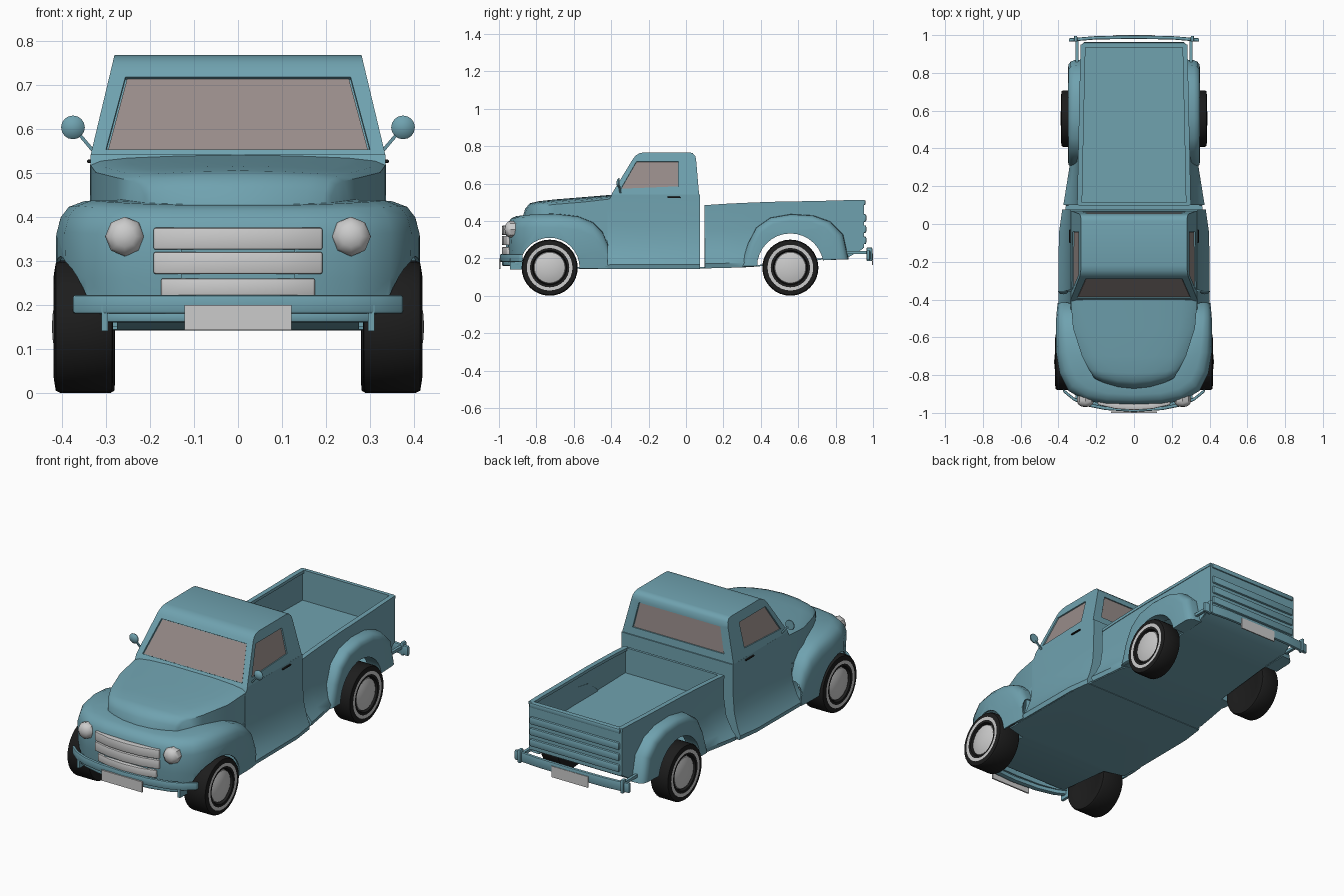
import bpy, bmesh, math
from mathutils import Vector

if "Cube" in bpy.data.objects:
    bpy.data.objects.remove(bpy.data.objects["Cube"])

def material(name, rgb):
    m = bpy.data.materials.new(name)
    m.diffuse_color = (*rgb, 1)
    m.use_nodes = True
    m.node_tree.nodes["Principled BSDF"].inputs["Base Color"].default_value = m.diffuse_color
    return m

PAINT = material("paint", (0.16, 0.36, 0.43))
GLASS = material("glass", (0.31, 0.26, 0.25))
BLACK = material("rubber", (0.012, 0.012, 0.012))
WHITE = material("whitewall", (0.8, 0.8, 0.8))
cutters = []

def make(name, bm, mat=None, mirror=False, solid=0, bevel=0, cuts=(), angle=38):
    """Turn a bmesh into a finished object with its modifiers applied."""
    bmesh.ops.remove_doubles(bm, verts=bm.verts, dist=1e-5)
    bmesh.ops.recalc_face_normals(bm, faces=bm.faces)
    me = bpy.data.meshes.new(name)
    bm.to_mesh(me)
    bm.free()
    ob = bpy.data.objects.new(name, me)
    bpy.context.collection.objects.link(ob)
    if mat:
        me.materials.append(mat)
    if mirror:
        ob.modifiers.new("mirror", 'MIRROR').merge_threshold = 1e-4
    if solid:
        s = ob.modifiers.new("solid", 'SOLIDIFY')
        s.thickness, s.offset = solid, 0
    if bevel:
        b = ob.modifiers.new("bevel", 'BEVEL')
        b.width, b.segments = bevel, 2
    for c in cuts:
        m = ob.modifiers.new("cut", 'BOOLEAN')
        m.object, m.operation, m.solver = c, 'DIFFERENCE', 'EXACT'
    bpy.ops.object.select_all(action='DESELECT')
    ob.select_set(True)
    bpy.context.view_layer.objects.active = ob
    bpy.ops.object.convert(target='MESH')
    bpy.ops.object.shade_smooth_by_angle(angle=math.radians(angle))
    return ob

def loft(name, rows, mat=None, cap=False, ring=False, **kw):
    """Skin a list of equally long point rows."""
    bm = bmesh.new()
    vs = [[bm.verts.new(p) for p in r] for r in rows]
    n = len(rows[0])
    for a, b in zip(vs, vs[1:]):
        for i in range(n if ring else n - 1):
            j = (i + 1) % n
            bm.faces.new((a[i], a[j], b[j], b[i]))
    if cap:
        bm.faces.new(vs[0])
        bm.faces.new(vs[-1])
    return make(name, bm, mat, **kw)

def box(name, x, y, z, mat=PAINT, **kw):
    rows = [[(a, y[0], z[0]), (a, y[1], z[0]), (a, y[1], z[1]), (a, y[0], z[1])] for a in x]
    return loft(name, rows, mat, cap=True, ring=True, **kw)

def lathe(name, prof, c, axis, mat=None, segs=32, s=1):
    """Revolve (radius, offset) points about the x or y axis through c."""
    rows = []
    for k in range(segs + 1):
        t = 2 * math.pi * k / segs
        u, w = math.cos(t), math.sin(t)
        rows.append([(c[0] + s * a, c[1] + r * u, c[2] + r * w) if axis == 'X' else
                     (c[0] + r * u, c[1] + s * a, c[2] + r * w) for r, a in prof])
    return loft(name, rows, mat)

def bar(name, plan, z0, z1, depth, mat=PAINT, bevel=0.006):
    """Horizontal bar following a mirrored plan curve."""
    rows = [[(x, y, z0), (x, y, z1), (x, y + depth, z1), (x, y + depth, z0)] for x, y in plan]
    full = [[(-x, y, z) for x, y, z in r] for r in rows[:0:-1]] + rows
    return loft(name, full, mat, cap=True, ring=True, bevel=bevel)

def arch_cutter(name, y, z, r):
    ob = lathe(name, [(0, -0.6), (r, -0.6), (r, 0.6), (0, 0.6)], (0, y, z), 'X')
    ob.hide_render = True
    cutters.append(ob)
    return ob

FRONT_Y, REAR_Y = -0.729, 0.558
front_arch = arch_cutter("front_arch_cutter", FRONT_Y, 0.15, 0.16)
rear_arch = arch_cutter("rear_arch_cutter", REAR_Y, 0.155, 0.178)

# Front fenders and nose: one section swept round the plan
# outer x, outer y, inner x, inner y, top, bottom
stations = [(0, -.955, 0, -.84, .425, .18), (.15, -.95, .12, -.83, .425, .18),
            (.26, -.93, .20, -.80, .428, .18), (.345, -.88, .24, -.76, .432, .18),
            (.39, -.79, .26, -.72, .435, .17), (.408, -.68, .28, -.68, .433, .15),
            (.41, -.58, .30, -.58, .422, .145), (.408, -.50, .315, -.50, .39, .145),
            (.404, -.45, .325, -.45, .34, .145), (.40, -.42, .33, -.42, .27, .145)]
rows = []
for ox, oy, ix, iy, top, bot in stations:
    section = [(1, top), (.45, top - .002), (.2, top - .014), (.07, top - .036), (0, top - .07),
               (.02, bot + .08), (.09, bot)]
    rows.append([(ox + (ix - ox) * f, oy + (iy - oy) * f, z) for f, z in section])
loft("front_fenders", rows, PAINT, mirror=True, solid=0.008, cuts=[front_arch], angle=50)

# Hood: y, half width, centre height, edge drop, skirt height, corner sweep
hood = [(-.872, .205, .425, .01, .36, .05), (-.86, .212, .465, .015, .36, .045),
        (-.835, .223, .494, .018, .36, .04), (-.79, .24, .505, .02, .36, .02),
        (-.70, .275, .515, .022, .36, 0), (-.55, .323, .527, .022, .34, 0),
        (-.395, .336, .54, .018, .30, 0)]
rows = []
for y, w, zc, drop, skirt, sweep in hood:
    r = [(w * f, y + sweep * f * f, zc - drop * g)
         for f, g in [(0, 0), (.4, .1), (.75, .35), (.93, .7), (1, 1.2)]]
    rows.append(r + [(w, y + sweep, skirt)])
loft("hood", rows, PAINT, mirror=True, angle=45)

# Cab lower body and bed sides share one flared section
FLARE = [(0, 1), (.03, .6), (.2, .35), (.65, .15), (1, .06), (.9, 0)]

def flared(y, base, flare, bot, top):
    return [(base + flare * f, y, bot + (top - bot) * t) for f, t in FLARE]

rows = []
for y, flare, top in [(-.47, .065, .34), (-.421, .065, .36), (-.42, .065, .50),
                      (-.395, .065, .541), (-.05, .063, .541), (.076, .045, .541)]:
    rows.append([(0, y, top)] + flared(y, .335, flare, .143, top) + [(0, y, .143)])
loft("cab_lower", rows, PAINT, cap=True, mirror=True)

# Window recess cutters and glass panes
windshield = [(sx * w, -.40 + (z - .54) * .61, z)
              for sx, w, z in [(-1, .30, .553), (1, .30, .553), (1, .256, .717), (-1, .256, .717)]]
rear_window = [(sx * w, .07 - (z - .54) * .08, z)
               for sx, w, z in [(1, .275, .58), (-1, .275, .58), (-1, .245, .717), (1, .245, .717)]]

def side_window(s):
    pts = [(-.348, .572), (-.04, .585), (-.04, .717), (-.265, .717)]
    return [(s * (.335 - (z - .54) * .239), y, z) for y, z in pts]

window_cutters = []
for name, pts in [("windshield", windshield), ("rear_window", rear_window),
                  ("side_window_right", side_window(1)), ("side_window_left", side_window(-1))]:
    p = [Vector(q) for q in pts]
    n = (p[1] - p[0]).cross(p[2] - p[0]).normalized()
    mid = sum(p, Vector()) / 4
    if n.dot(mid - Vector((0, -.15, mid.z))) < 0:
        n = -n
    c = loft(name + "_cutter", [[q + n * d for q in p] for d in (-.01, .02)], cap=True, ring=True)
    c.hide_render = True
    window_cutters.append(c)
    pane = [mid + (q - mid) * .985 for q in p]
    loft(name, [[q + n * d for q in pane] for d in (-.012, -.006)], GLASS, cap=True, ring=True)
cutters += window_cutters

# Cab upper: side profile spread across a width that narrows upward
profile = [(-.40, .54), (-.282, .734), (-.268, .75), (-.248, .762), (-.22, .767), (.015, .767),
           (.036, .762), (.049, .748), (.054, .728), (.07, .54)]
rows = [[(s * (.335 - (z - .54) * .239), y, z) for y, z in profile] for s in (-1, 1)]
loft("cab_upper", rows, PAINT, cap=True, ring=True, cuts=window_cutters)

# Underside pan
pan = [(-.91, .29, .19), (-.88, .275, .178), (-.57, .275, .148), (-.54, .385, .146), (-.05, .385, .146),
       (.10, .36, .15), (.30, .33, .155), (.38, .275, .16), (.70, .275, .195), (.86, .275, .205),
       (.945, .275, .255)]
loft("floor_pan", [[(0, y, z), (w, y, z)] for y, w, z in pan], PAINT, mirror=True, solid=0.008)

# Cargo bed: y, top, bottom, flare, half width
bed = [(.10, .482, .15, .076, .297), (.2, .489, .152, .062, .295), (.3, .494, .155, .048, .293),
       (.45, .50, .16, .03, .29), (.72, .505, .19, 0, .284), (.86, .509, .20, 0, .281),
       (.95, .51, .26, 0, .278)]
loft("bed_sides", [flared(y, w - .006, f, b, t) for y, t, b, f, w in bed], PAINT,
     mirror=True, solid=0.014, cuts=[rear_arch])
loft("bed_rails", [[(w - .022, y, t - .014), (w - .022, y, t + .002), (w + .004, y, t + .002),
                    (w + .004, y, t - .014)] for y, t, b, f, w in bed], PAINT,
     cap=True, ring=True, mirror=True)
loft("bed_floor", [[(0, y, .341), (w - .006, y, .341)] for y, t, b, f, w in bed], PAINT,
     mirror=True, solid=.01)
box("bed_front_wall", (-.293, .293), (.099, .113), (.155, .483))
box("tailgate", (-.275, .275), (.935, .953), (.255, .511))
for z in (.275, .335, .395):
    box("tailgate_rib", (-.27, .27), (.945, .964), (z, z + .042), bevel=.009)
box("tailgate_top_rib", (-.272, .272), (.94, .96), (.485, .511), bevel=.006)

# Rear fenders
outline = [(.29, .155), (.33, .28), (.375, .365), (.45, .418), (.56, .437), (.68, .43), (.77, .398),
           (.84, .33), (.87, .195), (.74, .19), (.40, .155)]
rows = [[(x, .57 + (y - .57) * k, .19 + (z - .19) * k) for y, z in outline]
        for x, k in [(.275, 1), (.318, .99), (.335, .965), (.346, .92), (.35, .85)]]
loft("rear_fenders", rows, PAINT, cap=True, ring=True, mirror=True, cuts=[rear_arch], angle=50)

# Bumpers, plates and grille
bar("front_bumper", [(0, -.995), (.15, -.985), (.25, -.965), (.32, -.935), (.375, -.89)], .18, .222, .018)
bar("front_bumper_lip", [(0, -.985), (.15, -.975), (.25, -.95), (.31, -.92)], .16, .185, .03)
bar("rear_bumper", [(0, .98), (.2, .977), (.345, .965)], .19, .243, .018)
box("front_plate", (-.122, .122), (-1.0, -.992), (.143, .2), None)
box("rear_plate", (-.11, .11), (.994, 1.0), (.165, .225), None)
for i, (w, z0, z1) in enumerate([(.192, .325, .375), (.192, .27, .32), (.175, .218, .26)]):
    bar(f"grille_bar_{i + 1}", [(0, -.985), (w * .5, -.979), (w, -.957)], z0, z1, .035, None, .005)
box("grille_back", (-.13, .13), (-.962, -.94), (.21, .36))

tyre = [(0, -.05), (.09, -.055), (.12, -.066), (.145, -.064), (.15, -.054), (.15, .054),
        (.145, .064), (.122, .068), (.092, .066), (.088, .045), (0, .045)]
for s, side in ((1, "right"), (-1, "left")):
    # Wheels
    for end, x, y, k in (("front", .35, FRONT_Y, 1), ("rear", .332, REAR_Y, .8)):
        c = (s * x, y, .15)
        lathe(f"{end}_tyre_{side}", [(r, a * k) for r, a in tyre], c, 'X', BLACK, s=s)
        lathe(f"{end}_whitewall_{side}", [(.122, .069 * k), (.105, .068 * k)], c, 'X', WHITE, s=s)
        hub = [(.085, .045), (.082, .058), (.06, .066), (.03, .071), (0, .073)]
        lathe(f"{end}_hubcap_{side}", [(r, a * k) for r, a in hub], c, 'X', s=s)
    # Headlights
    lathe(f"headlight_{side}", [(.04, .06), (.045, .01), (.04, -.008), (.024, -.02), (0, -.025)],
          (s * .257, -.945, .355), 'Y', segs=8)
    # Door mirrors
    lathe(f"mirror_{side}", [(0, -.012), (.018, -.009), (.027, 0), (.026, .005), (0, .005)],
          (s * .375, -.36, .603), 'Y', PAINT, 16)
    arm = [[(s * (x + a), y + b, z) for a, b in ((-.005, -.005), (.005, -.005), (.005, .005), (-.005, .005))]
           for x, y, z in ((.325, -.35, .545), (.363, -.357, .59))]
    loft(f"mirror_arm_{side}", arm, PAINT, cap=True, ring=True)
    # Door handles, bumper brackets and guards
    box(f"door_handle_{side}", sorted((s * .332, s * .343)), (-.10, -.03), (.522, .53), BLACK, bevel=.003)
    xs = sorted((s * .295, s * .31))
    box(f"rear_bumper_bracket_{side}", xs, (.85, .975), (.222, .238))
    box(f"rear_bumper_guard_{side}", sorted((s * .3, s * .318)), (.965, .996), (.185, .258), bevel=.006)
    box(f"front_bumper_bracket_{side}", xs, (-.94, -.86), (.14, .2))

for c in cutters:
    bpy.data.objects.remove(c)
